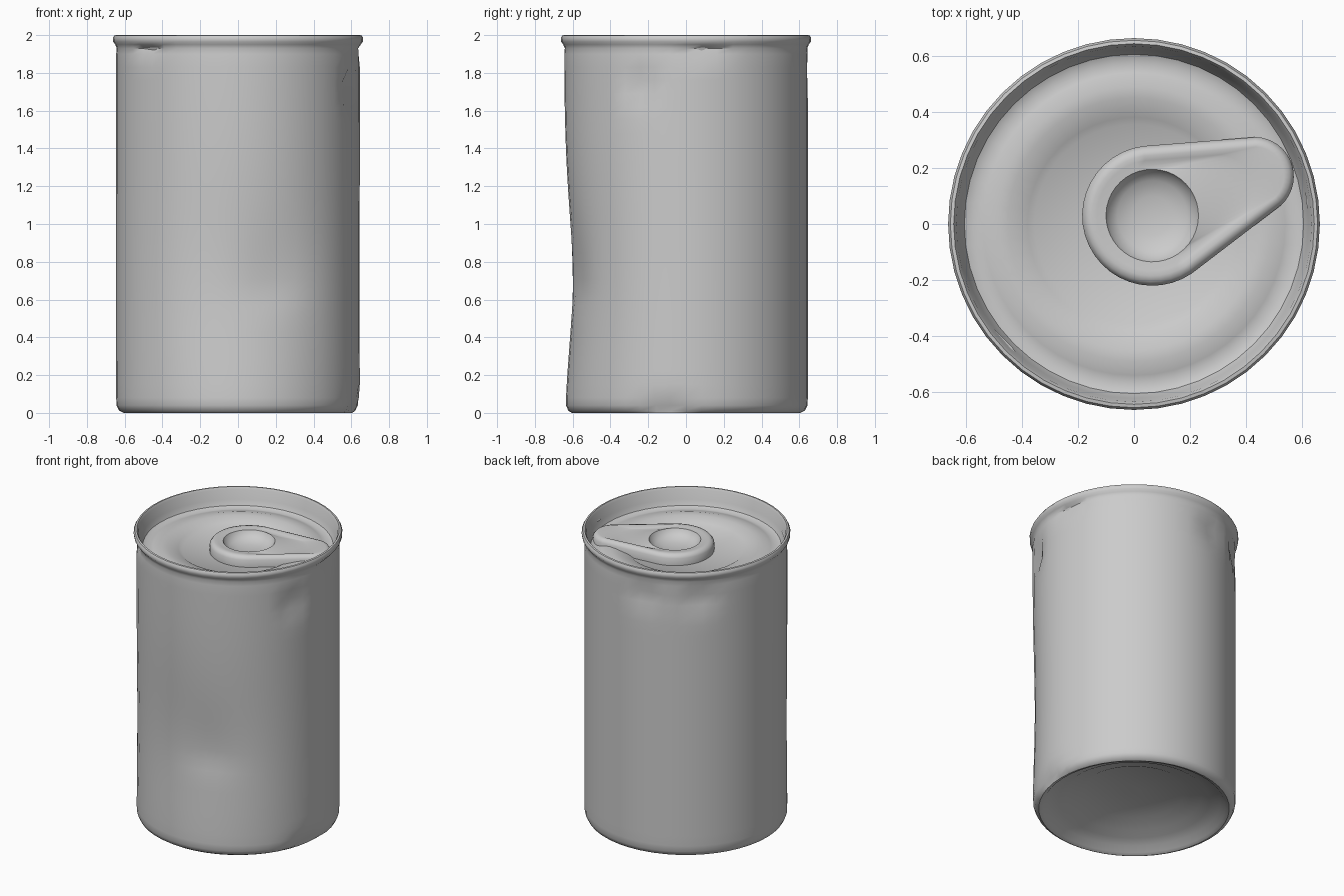
import bpy, bmesh, math
from math import cos, sin, pi, radians, exp

if "Cube" in bpy.data.objects:
    bpy.data.objects.remove(bpy.data.objects["Cube"])

SEG = 48


def loft(name, loops, cap_start=True, cap_end=True, sharp=40):
    """Skin a list of equal-length point loops into one smooth object."""
    bm = bmesh.new()
    rings = [[bm.verts.new(p) for p in loop] for loop in loops]
    n = len(rings[0])
    for a, b in zip(rings, rings[1:]):
        for i in range(n):
            j = (i + 1) % n
            bm.faces.new((a[i], a[j], b[j], b[i]))
    if cap_start:
        bm.faces.new(rings[0][::-1])
    if cap_end:
        bm.faces.new(rings[-1])
    bmesh.ops.recalc_face_normals(bm, faces=bm.faces)
    mesh = bpy.data.meshes.new(name)
    bm.to_mesh(mesh)
    bm.free()
    obj = bpy.data.objects.new(name, mesh)
    bpy.context.collection.objects.link(obj)
    bpy.ops.object.select_all(action='DESELECT')
    bpy.context.view_layer.objects.active = obj
    obj.select_set(True)
    bpy.ops.object.shade_smooth_by_angle(angle=radians(sharp))
    return obj


# Dents in the wall: angle, angular width, height, spread below, spread above, depth
DENTS = [
    (-82, 42, 0.68, 0.49, 0.58, 0.045),   # broad crushed front
    (-72, 16, 0.66, 0.10, 0.30, 0.018),   # crease under it
    (-22, 5, 1.74, 0.10, 0.08, 0.035),    # nick on the right
    (101, 8, 1.83, 0.10, 0.05, 0.030),    # pinches below the back rim
    (132, 8, 1.83, 0.10, 0.05, 0.035),
    (8, 8, 1.92, 0.03, 0.02, 0.030),
    (222, 7, 1.93, 0.03, 0.02, 0.030),
    (-10, 12, 0.03, 0.05, 0.05, 0.030),   # knocked bottom edge
]


def dent(deg, z):
    total = 0
    for a, w, zc, lo, hi, depth in DENTS:
        da = (deg - a + 180) % 360 - 180
        s = lo if z < zc else hi
        total += depth * exp(-(da / w) ** 2 - ((z - zc) / s) ** 2)
    return total


# Can shell: domed base, wall, rolled rim and stepped lid in one profile
base = [(0.05, 0.13), (0.32, 0.12), (0.36, 0.10), (0.43, 0.09), (0.48, 0.06),
        (0.55, 0.045), (0.58, 0.01), (0.605, 0.0), (0.63, 0.012), (0.643, 0.04)]
wall = [(0.645, 0.08 + 1.82 * i / 26) for i in range(27)]
rim = [(0.642, 1.93), (0.650, 1.95), (0.661, 1.965), (0.663, 1.985), (0.655, 1.998),
       (0.643, 2.0), (0.634, 1.985)]
lid = [(0.622, 1.92), (0.605, 1.885), (0.575, 1.872), (0.54, 1.882), (0.49, 1.895),
       (0.45, 1.89), (0.38, 1.872), (0.355, 1.855), (0.05, 1.855)]


def ring(r, z, dented):
    pts = []
    for i in range(SEG):
        t = 2 * pi * i / SEG
        rr = r - (dent(math.degrees(t), z) if dented else 0)
        pts.append((rr * cos(t), rr * sin(t), z))
    return pts


loops = [ring(r, z, False) for r, z in base[:-2]]
loops += [ring(r, z, True) for r, z in base[-2:] + wall + rim[:1]]
loops += [ring(r, z, False) for r, z in rim[1:] + lid]
loft("can_shell", loops)

# Pull tab: outline is the hull of a big ring circle and a small tip circle
RING_C, RING_R = (0.065, 0.03), 0.25
TIP_C, TIP_R = (0.43, 0.17), 0.14
AXIS = math.atan2(TIP_C[1] - RING_C[1], TIP_C[0] - RING_C[0])
SPAN = math.acos((RING_R - TIP_R) / math.dist(RING_C, TIP_C))


def tab_loop(blend, z, grow=0.0, hole=0.165, tip_drop=0.0):
    """blend 0 = outer outline, 1 = finger hole edge."""
    pts = []
    for i in range(40):
        t = AXIS + 2 * pi * (i + 0.5) / 40
        off = abs((t - AXIS + pi) % (2 * pi) - pi)
        on_tip = off < SPAN
        c, r = (TIP_C, TIP_R) if on_tip else (RING_C, RING_R)
        r += grow
        o = (c[0] + r * cos(t), c[1] + r * sin(t))
        h = (RING_C[0] + hole * cos(t), RING_C[1] + hole * sin(t))
        pts.append((o[0] + (h[0] - o[0]) * blend, o[1] + (h[1] - o[1]) * blend,
                    z - (tip_drop if on_tip else 0)))
    return pts


loft("pull_tab", [
    tab_loop(0, 1.850, 0.0),
    tab_loop(0, 1.905, 0.0),
    tab_loop(0, 1.925, -0.015),
    tab_loop(0, 1.930, -0.035),
    tab_loop(0.35, 1.928, -0.035, tip_drop=0.016),
    tab_loop(0.75, 1.926, -0.035, tip_drop=0.014),
    tab_loop(1, 1.925),
    tab_loop(1, 1.905, hole=0.155),
    tab_loop(1, 1.880, hole=0.125),
    tab_loop(1, 1.866, hole=0.07),
    tab_loop(1, 1.862, hole=0.02),
], cap_start=False)
